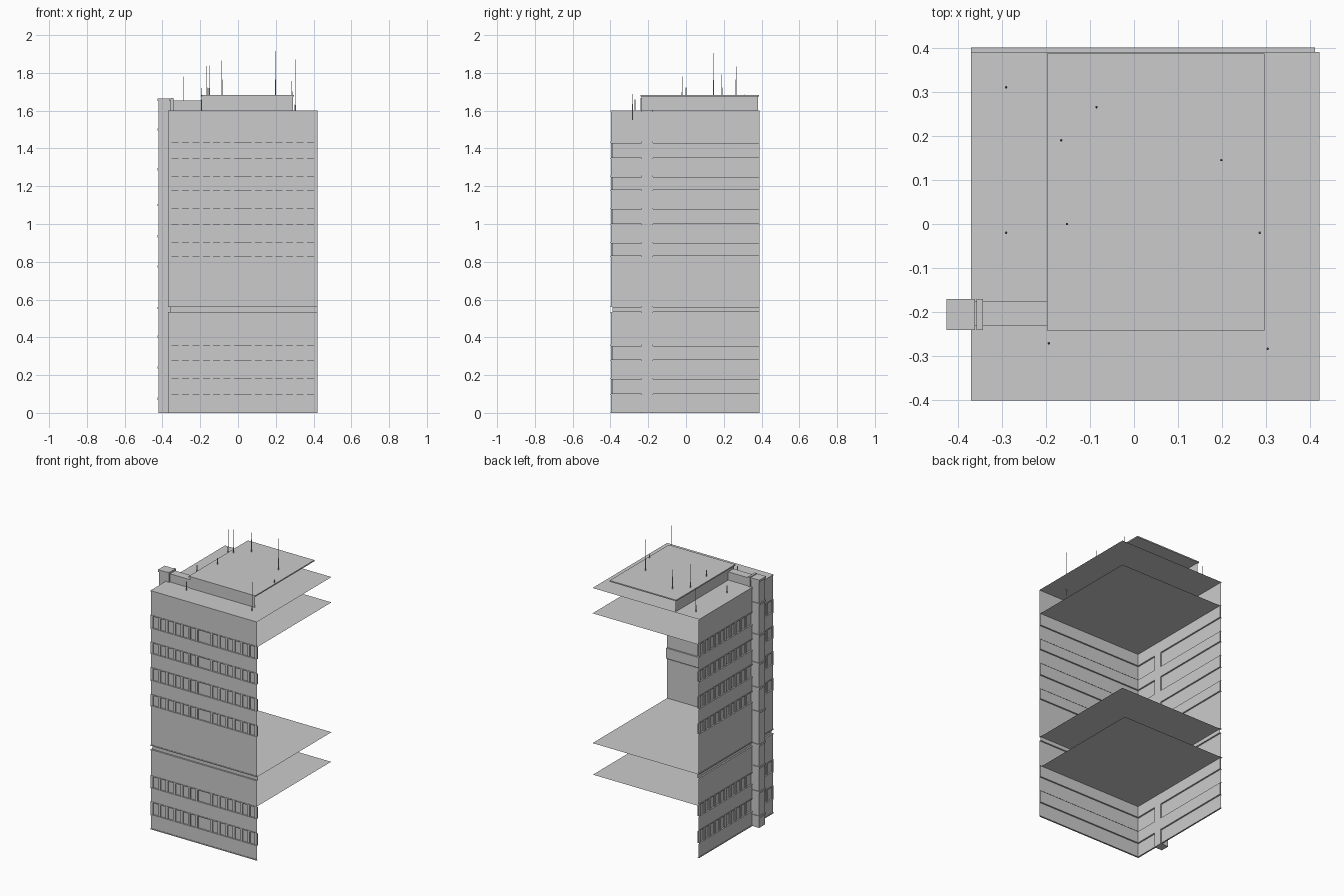
import bpy, bmesh

if "Cube" in bpy.data.objects:
    bpy.data.objects.remove(bpy.data.objects["Cube"])

X0, X1, Y0, Y1 = -0.37, 0.42, -0.40, 0.39   # facade limits
D = 0.01                                    # window recess depth


def finish(name, bm):
    me = bpy.data.meshes.new(name)
    bm.to_mesh(me)
    bm.free()
    ob = bpy.data.objects.new(name, me)
    bpy.context.collection.objects.link(ob)
    return ob


def add_box(bm, x0, x1, y0, y1, z0, z1):
    v = [bm.verts.new((x, y, z)) for z in (z0, z1)
         for x, y in ((x0, y0), (x1, y0), (x1, y1), (x0, y1))]
    for f in ((3, 2, 1, 0), (4, 5, 6, 7), (0, 1, 5, 4),
              (1, 2, 6, 5), (2, 3, 7, 6), (3, 0, 4, 7)):
        bm.faces.new([v[i] for i in f])


def corner_sheet(bm, profile, x0=X0, x1=X1, y0=Y0, y1=Y1):
    """Sweep an (inset, z) profile along the front wall and round to the left wall."""
    rows = []
    for d, z in profile:
        rows.append([bm.verts.new(p) for p in
                     ((x1, y0 + d, z), (x0 + d, y0 + d, z), (x0 + d, y1, z))])
    for a, b in zip(rows, rows[1:]):
        for i in range(2):
            bm.faces.new((a[i + 1], a[i], b[i], b[i + 1]))


def sheet(name, x0, x1, y0, y1, z):
    bm = bmesh.new()
    bm.faces.new([bm.verts.new((x, y, z)) for x, y in
                  ((x0, y0), (x1, y0), (x1, y1), (x0, y1))])
    return finish(name, bm)


# Wall bands with a thin lip along top and bottom
bands = [(0, .10), (.18, .28), (.355, .535), (.56, .83), (.90, 1.0),
         (1.08, 1.18), (1.25, 1.35), (1.43, 1.60)]
bm = bmesh.new()
L, T = 0.003, 0.006
for a, b in bands:
    corner_sheet(bm, [(D, a), (0, a), (0, a + T), (L, a + T),
                      (L, b - T), (0, b - T), (0, b), (D, b)])
finish("wall_bands", bm)

# Recessed glazing strips between the bands
gaps = [(a[1], b[0]) for a, b in zip(bands, bands[1:])]
bm = bmesh.new()
for a, b in gaps:
    corner_sheet(bm, [(D, a), (D, b)])
finish("window_strips", bm)

# Window piers on both walls
bm = bmesh.new()
n, w = 14, 0.009
for a, b in gaps:
    if b - a < 0.05:
        continue
    for i in range(n + 1):
        t = i / n
        x = X0 + w + t * (X1 - X0 - 2 * w)
        y = Y0 + w + t * (Y1 - Y0 - 2 * w)
        if i != 7:                          # wider middle bay on the front
            add_box(bm, x - w, x + w, Y0 + L, Y0 + D, a, b)
        if i and not -.25 < y < -.16:
            add_box(bm, X0 + L, X0 + D, y - w, y + w, a, b)
finish("window_piers", bm)

# Floor slabs and main roof
for i, z in enumerate((.355, .56, 1.43)):
    sheet(f"floor_slab_{i + 1}", X0, .41 if i == 0 else X1, Y0 + L, .40 if i == 0 else Y1, z)
sheet("main_roof", X0, X1, Y0, Y1, 1.60)

# Rooftop plant room: two walls and a thin roof
bm = bmesh.new()
corner_sheet(bm, [(0, 1.60), (0, 1.675)], -.19, .29, -.235, .38)
finish("plant_room_walls", bm)
bm = bmesh.new()
add_box(bm, -.197, .296, -.241, .386, 1.674, 1.682)
finish("plant_room_roof", bm)

# Outside service shaft with straps
bm = bmesh.new()
add_box(bm, -.42, X0 + .01, -.235, -.175, 0, 1.662)
finish("service_shaft", bm)
bm = bmesh.new()
for z in (.075, .24, .405, .555, .775, .935, 1.10, 1.29, 1.50):
    add_box(bm, -.425, X0, -.24, -.17, z - .006, z + .006)
add_box(bm, -.425, -.36, -.24, -.17, 1.65, 1.664)
finish("shaft_straps", bm)

# Duct joining the shaft to the plant room, with its collar
bm = bmesh.new()
add_box(bm, -.36, -.19, -.231, -.176, 1.60, 1.655)
add_box(bm, -.357, -.342, -.24, -.17, 1.60, 1.667)
finish("roof_duct", bm)

# Antennas: short mount, then a thin tapering whip (x, y, base, top)
masts = [(-.29, .31, 1.60, 1.78), (-.085, .265, 1.68, 2.0), (-.165, .19, 1.68, 1.84),
         (.198, .145, 1.68, 2.0), (-.152, 0, 1.68, 1.84), (-.29, -.02, 1.60, 1.78),
         (.285, -.02, 1.68, 1.76), (-.193, -.27, 1.60, 1.82), (.303, -.283, 1.55, 1.87)]
for i, (x, y, z0, z1) in enumerate(masts):
    bm = bmesh.new()
    rows = []
    h = z1 - z0
    for r, z in ((.003, z0), (.003, z0 + .25 * h), (.0015, z0 + .27 * h), (.0004, z1)):
        rows.append([bm.verts.new((x + r * a, y + r * b, z)) for a, b in
                     ((1, 0), (.5, .87), (-.5, .87), (-1, 0), (-.5, -.87), (.5, -.87))])
    for a, b in zip(rows, rows[1:]):
        for k in range(6):
            m = (k + 1) % 6
            bm.faces.new((a[k], a[m], b[m], b[k]))
    bm.faces.new(rows[-1])
    finish(f"antenna_{i + 1}", bm)
